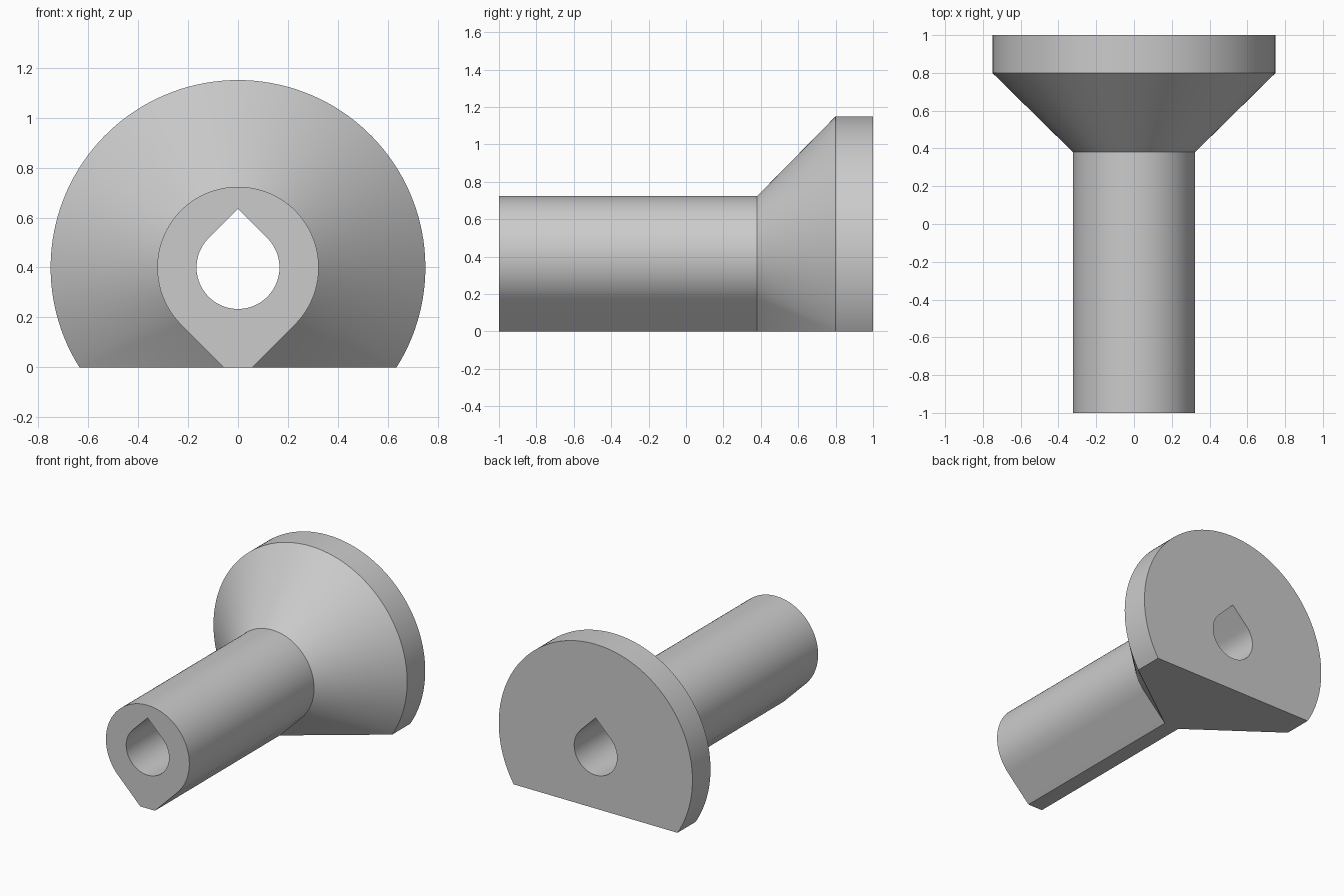
import bpy
import bmesh
from math import sin, cos, asin, pi, radians, sqrt

cube = bpy.data.objects.get("Cube")
if cube:
    bpy.data.objects.remove(cube)

AXIS_Z = 0.4
SHAFT_R, FLANGE_R, BORE_R = 0.323, 0.75, 0.166
FRONT, NECK, RIM, BACK = -1.0, 0.38, 0.80, 1.0


def arc(radius, start, end, steps=96):
    """Points (x, z) along an arc about the bore axis."""
    angles = [start + (end - start) * i / steps for i in range(steps + 1)]
    return [(radius * cos(a), AXIS_Z + radius * sin(a)) for a in angles]


# Cross-sections: truncated teardrop shaft, flat-bottomed disc, teardrop bore
foot = SHAFT_R * sqrt(2) - AXIS_Z
shaft = arc(SHAFT_R, radians(-45), radians(225)) + [(-foot, 0), (foot, 0)]
cut = asin(AXIS_Z / FLANGE_R)
flange = arc(FLANGE_R, -cut, pi + cut)
bore = arc(BORE_R, radians(135), radians(405), 64) + [(0, AXIS_Z + BORE_R * sqrt(2))]

bm = bmesh.new()


def ring(profile, y):
    return [bm.verts.new((x, y, z)) for x, z in profile]


def walls(a, b):
    n = len(a)
    for i in range(n):
        j = (i + 1) % n
        bm.faces.new((a[i], a[j], b[j], b[i]))


def loop_edges(verts):
    return [bm.edges.get((v, verts[i - 1])) for i, v in enumerate(verts)]


# Flared neck: hull between the shaft and disc sections, open at both ends
neck, rim = ring(shaft, NECK), ring(flange, RIM)
bmesh.ops.convex_hull(bm, input=neck + rim)
bm.normal_update()
caps = [f for f in bm.faces if abs(f.normal.y) > 0.99]
bmesh.ops.delete(bm, geom=caps, context='FACES')

# Shaft, disc and bore walls
front, back = ring(shaft, FRONT), ring(flange, BACK)
bore_front, bore_back = ring(bore, FRONT), ring(bore, BACK)
walls(front, neck)
walls(rim, back)
walls(bore_front, bore_back)

# End faces with the bore left open
for outer, inner, side in ((front, bore_front, -1), (back, bore_back, 1)):
    bmesh.ops.triangle_fill(bm, use_beauty=True, normal=(0, side, 0),
                            edges=loop_edges(outer) + loop_edges(inner))

bmesh.ops.recalc_face_normals(bm, faces=bm.faces[:])
mesh = bpy.data.meshes.new("flared_bushing")
bm.to_mesh(mesh)
bm.free()
body = bpy.data.objects.new("flared_bushing", mesh)
bpy.context.collection.objects.link(body)

# Plain grey material
grey = bpy.data.materials.new("plain_grey")
grey.use_nodes = True
colour = (0.6, 0.6, 0.6, 1)
grey.diffuse_color = colour
grey.node_tree.nodes["Principled BSDF"].inputs["Base Color"].default_value = colour
mesh.materials.append(grey)

bpy.ops.object.select_all(action='DESELECT')
body.select_set(True)
bpy.context.view_layer.objects.active = body
bpy.ops.object.shade_smooth_by_angle(angle=radians(25))
